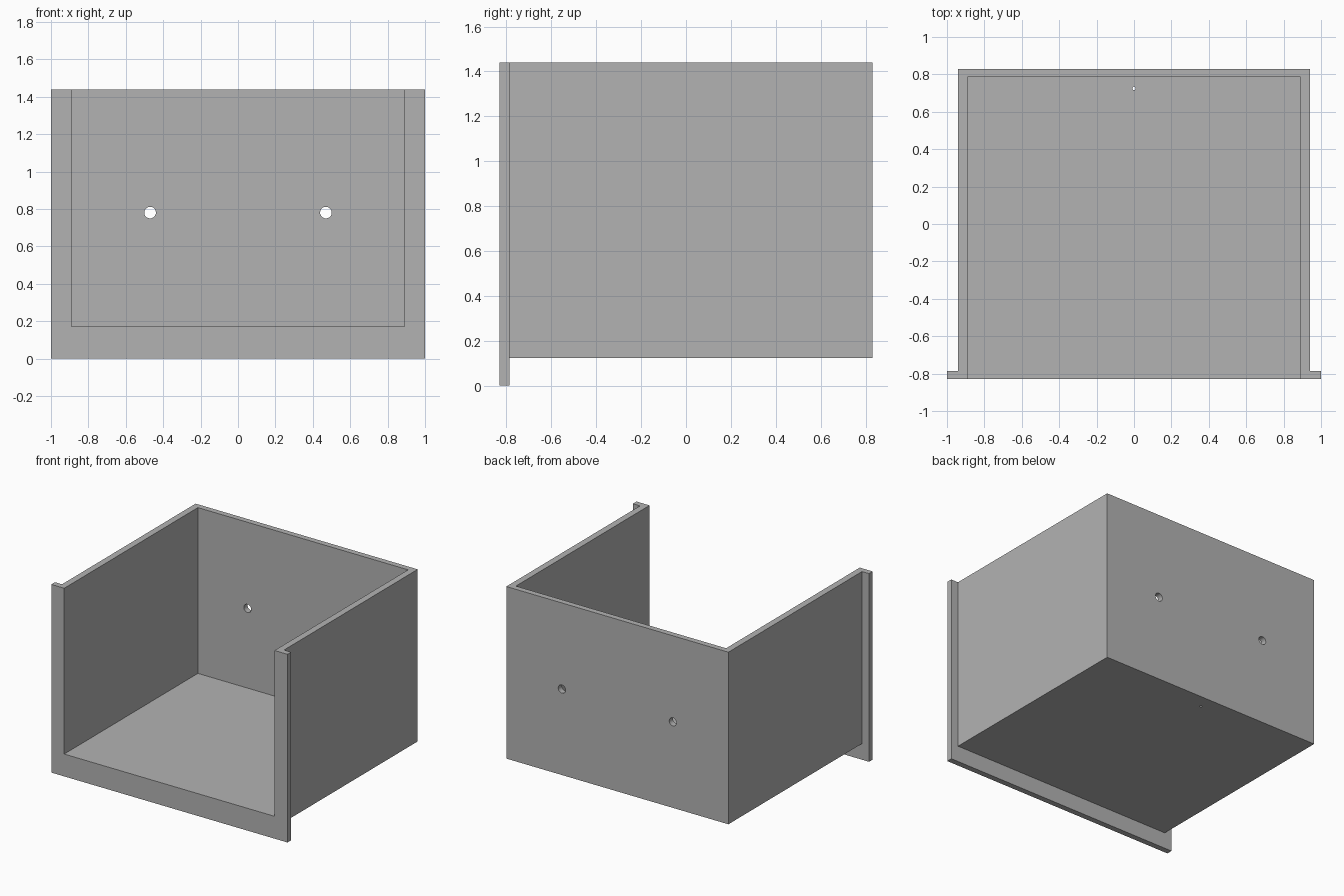
import bpy
import math

cube = bpy.data.objects.get("Cube")
if cube:
    bpy.data.objects.remove(cube, do_unlink=True)

# Overall dimensions
TOP = 1.44
FRONT, BACK = -0.83, 0.83
FLANGE_BACK, INNER_BACK = -0.786, 0.786
OUTER_X, INNER_X = 0.94, 0.89
BASE, FLOOR = 0.123, 0.171

grey = bpy.data.materials.new("plain grey")
grey.use_nodes = True
color = (0.45, 0.45, 0.45, 1)
grey.diffuse_color = color
grey.node_tree.nodes["Principled BSDF"].inputs["Base Color"].default_value = color


def box(name, half_width, y0, y1, z0, z1):
    """Box centred on x, spanning the given y and z ranges."""
    bpy.ops.mesh.primitive_cube_add(size=1, location=(0, (y0 + y1) / 2, (z0 + z1) / 2))
    obj = bpy.context.object
    obj.name = name
    obj.scale = (2 * half_width, y1 - y0, z1 - z0)
    bpy.ops.object.transform_apply(location=True, rotation=True, scale=True)
    obj.data.materials.append(grey)
    return obj


def drill(name, radius, location, tilt=0):
    """Round cutter, upright or tilted to lie along y."""
    bpy.ops.mesh.primitive_cylinder_add(vertices=32, radius=radius, depth=0.2,
                                        location=location, rotation=(tilt, 0, 0))
    obj = bpy.context.object
    obj.name = name
    obj.data.materials.append(grey)
    return obj


def combine(target, tool, operation):
    """Apply a boolean to the target and discard the tool."""
    tool.hide_render = True
    mod = target.modifiers.new(operation.lower(), "BOOLEAN")
    mod.operation = operation
    mod.solver = "EXACT"
    mod.object = tool
    bpy.context.view_layer.objects.active = target
    bpy.ops.object.modifier_apply(modifier=mod.name)
    bpy.data.objects.remove(tool, do_unlink=True)


# Open box body with a wider front flange hanging below the floor
body = box("open_box", OUTER_X, FRONT + 0.02, BACK, BASE, TOP)
combine(body, box("front_flange", 1, FRONT, FLANGE_BACK, 0, TOP), "UNION")

# Cavity, open at the front and the top
combine(body, box("cavity_cutter", INNER_X, FRONT - 0.2, INNER_BACK, FLOOR, TOP + 0.2),
        "DIFFERENCE")

# Two mounting holes in the back wall
for x in (-0.47, 0.47):
    combine(body, drill("back_hole_cutter", 0.031, (x, BACK - 0.02, 0.781), math.pi / 2),
            "DIFFERENCE")

# Small drain hole in the floor
combine(body, drill("drain_cutter", 0.009, (0, 0.725, FLOOR - 0.02)), "DIFFERENCE")

# Smooth only the hole walls, keeping all box edges sharp
body.select_set(True)
bpy.context.view_layer.objects.active = body
bpy.ops.object.shade_smooth_by_angle(angle=math.radians(30))
